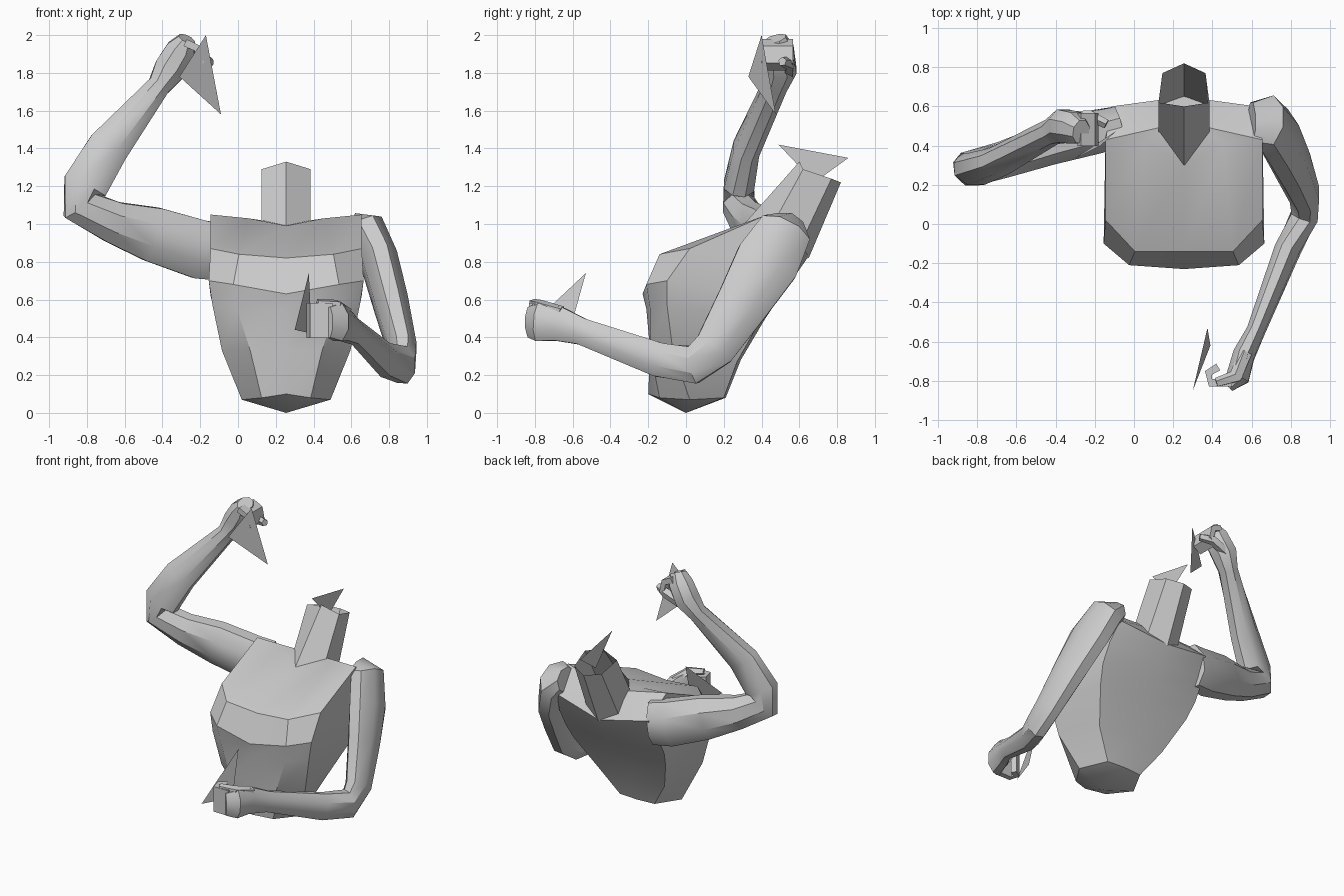
import bpy, bmesh
from math import cos, sin, pi, radians
from mathutils import Vector

default_cube = bpy.data.objects.get("Cube")
if default_cube:
    bpy.data.objects.remove(default_cube, do_unlink=True)

MID = 0.255  # x of the body's own mirror plane

clay = bpy.data.materials.new("plain grey")
clay.use_nodes = True
clay.diffuse_color = (0.6, 0.6, 0.6, 1)
clay.node_tree.nodes["Principled BSDF"].inputs["Base Color"].default_value = clay.diffuse_color


def finish(name, bm, angle=35):
    """Turn a bmesh into a shaded object."""
    bmesh.ops.remove_doubles(bm, verts=bm.verts, dist=0.0005)
    bmesh.ops.recalc_face_normals(bm, faces=bm.faces)
    mesh = bpy.data.meshes.new(name)
    bm.to_mesh(mesh)
    bm.free()
    mesh.materials.append(clay)
    obj = bpy.data.objects.new(name, mesh)
    bpy.context.collection.objects.link(obj)
    bpy.ops.object.select_all(action='DESELECT')
    obj.select_set(True)
    bpy.context.view_layer.objects.active = obj
    bpy.ops.object.shade_smooth_by_angle(angle=radians(angle))
    return obj


def loft(name, rings, caps=True, angle=35):
    """Skin a list of point rings."""
    bm = bmesh.new()
    loops = [[bm.verts.new(p) for p in ring] for ring in rings]
    for low, high in zip(loops, loops[1:]):
        for i in range(len(low)):
            j = (i + 1) % len(low)
            bm.faces.new((low[i], low[j], high[j], high[i]))
    if caps:
        bm.faces.new(loops[0])
        bm.faces.new(loops[-1])
    return finish(name, bm, angle)


def mirrored(half):
    """Complete a half ring running from front centre to back centre."""
    left = [(MID + x, y, z) for x, y, z in half]
    right = [(MID - x, y, z) for x, y, z in half[-2:0:-1]]
    return left + right


def tube(name, stations, ref, sides=8, angle=35):
    """Limb through stations (x, y, z, radius across, radius along ref)."""
    centres = [Vector(s[:3]) for s in stations]
    rings = []
    for k, s in enumerate(stations):
        ahead = centres[min(k + 1, len(centres) - 1)]
        behind = centres[max(k - 1, 0)]
        tangent = (ahead - behind).normalized()
        across = Vector(ref).cross(tangent).normalized()
        along = tangent.cross(across)
        turns = [2 * pi * (i + 0.5) / sides for i in range(sides)]
        rings.append([centres[k] + across * (s[3] * cos(a) / cos(pi / sides))
                      + along * (s[4] * sin(a) / cos(pi / sides)) for a in turns])
    return loft(name, rings, True, angle)


def plate(name, corners):
    """Loose triangular sheet."""
    bm = bmesh.new()
    bm.faces.new([bm.verts.new(c) for c in corners])
    return finish(name, bm)


# Torso: leaning trunk, front centre to back centre, from hips to shoulders
trunk = [
    [(0, 0, 0)] * 5,
    [(0, -.2, .1), (.13, -.14, .08), (.235, .02, .07), (.14, .2, .08), (0, .21, .08)],
    [(0, -.19, .33), (.19, -.19, .33), (.34, -.07, .33), (.27, .27, .27), (0, .29, .28)],
    [(0, -.21, .55), (.26, -.19, .55), (.39, -.1, .57), (.37, .4, .5), (0, .42, .5)],
    [(0, -.23, .63), (.28, -.21, .68), (.41, -.1, .7), (.4, .46, .62), (0, .5, .62)],
    [(0, -.14, .82), (.25, -.14, .84), (.4, .02, .87), (.4, .53, .75), (0, .58, .73)],
    [(0, .29, .99), (.2, .42, 1.03), (.4, .43, 1.05), (.37, .6, .9), (0, .65, .83)],
    [(0, .52, 1.0)] * 5,
]
loft("torso", [mirrored(ring) for ring in trunk], caps=False)

# Neck: open six-sided sleeve
sleeve = [
    [(0, .29, .98), (.13, .46, 1.0), (.13, .6, .88), (0, .65, .82)],
    [(0, .6, 1.33), (.13, .62, 1.29), (.11, .77, 1.24), (0, .82, 1.22)],
]
loft("neck", [mirrored(ring) for ring in sleeve], caps=False, angle=20)

# Raised right arm, shoulder to knuckles
tube("right_arm", [
    (-.08, .5, .85, .15, .1),
    (-.2, .47, .865, .155, .11),
    (-.45, .4, .945, .145, .1),
    (-.66, .33, 1.01, .11, .09),
    (-.84, .28, 1.1, .1, .085),
    (-.81, .28, 1.2, .12, .08),
    (-.69, .32, 1.4, .11, .07),
    (-.42, .47, 1.73, .06, .065),
    (-.36, .5, 1.82, .085, .085),
    (-.3, .49, 1.92, .08, .08),
    (-.27, .47, 1.98, .045, .06)], (0, 1, 0))

# Bent left arm, shoulder to knuckles
tube("left_arm", [
    (.6, .52, .98, .1, .08),
    (.68, .52, .96, .14, .1),
    (.75, .43, .8, .17, .095),
    (.81, .3, .58, .14, .09),
    (.87, .15, .34, .11, .075),
    (.87, .04, .255, .1, .07),
    (.78, -.14, .28, .09, .065),
    (.62, -.55, .43, .07, .045),
    (.56, -.67, .47, .09, .055),
    (.53, -.78, .48, .1, .06),
    (.48, -.83, .48, .08, .03)], (1, 0, 0))

# Curled fingers
for i in range(4):
    z = .42 + .046 * i
    tube(f"left_finger_{i + 1}", [(x, y, z, .02, .023) for x, y in
         ((.5, -.81), (.39, -.81), (.38, -.76), (.43, -.73))], (0, 0, 1), 4)
    y = .42 + .042 * i
    tube(f"right_finger_{i + 1}", [(x, y, z, .02, .021) for x, z in
         ((-.28, 1.96), (-.215, 1.93), (-.2, 1.86), (-.25, 1.83))], (0, 1, 0), 4)

# Thumbs
tube("left_thumb", [(.57, -.66, .53, .03, .03), (.52, -.78, .57, .03, .025),
                    (.42, -.81, .58, .02, .02)], (0, 0, 1), 5)
tube("right_thumb", [(-.35, .54, 1.8, .03, .03), (-.22, .55, 1.85, .03, .025),
                     (-.14, .51, 1.86, .02, .02)], (0, 1, 0), 5)

# Loose triangular plates at the neck and hands
plate("neck_plate", [(MID, .49, 1.42), (MID, .86, 1.35), (MID, .68, 1.22)])
plate("right_hand_plate", [(-.17, .4, 2), (-.09, .475, 1.58), (-.31, .33, 1.78)])
plate("left_hand_plate", [(.375, -.53, .74), (.3, -.85, .44), (.39, -.62, .42)])
